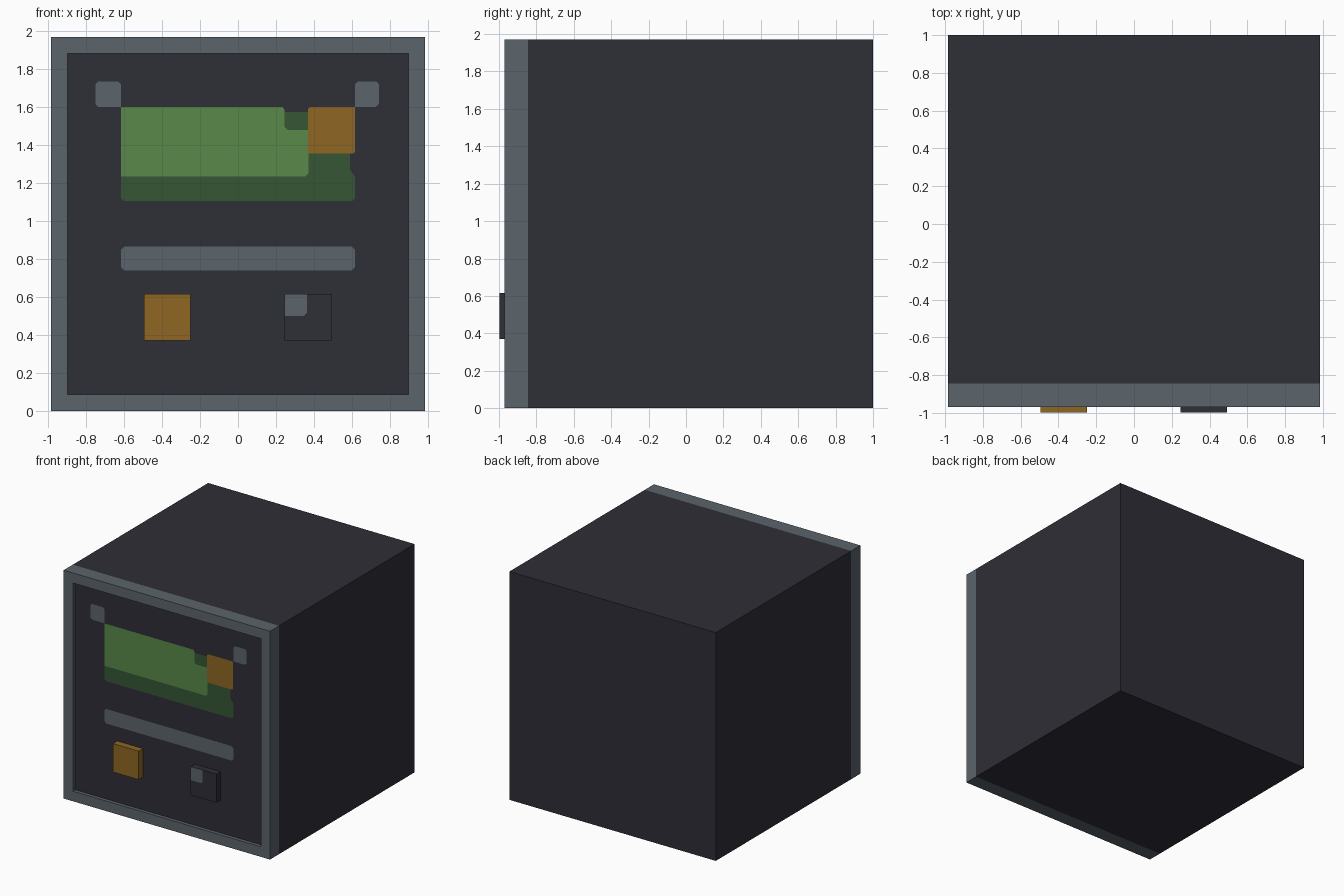
import bpy, bmesh
from mathutils import Vector

cube = bpy.data.objects.get("Cube")
if cube:
    bpy.data.objects.remove(cube)


def material(name, rgb):
    """Flat material from an sRGB colour given in 0-255."""
    lin = [((c / 255 + 0.055) / 1.055) ** 2.4 for c in rgb]
    m = bpy.data.materials.new(name)
    m.use_nodes = True
    m.diffuse_color = (*lin, 1)
    m.node_tree.nodes["Principled BSDF"].inputs["Base Color"].default_value = (*lin, 1)
    return m


DARK = material("charcoal", (47, 46, 55))
GREY = material("slate grey", (91, 100, 107))
GREEN = material("screen green", (88, 137, 74))
DEEP = material("deep green", (53, 86, 51))
AMBER = material("amber", (142, 103, 34))

HALF, HEIGHT = 0.985, 1.97
FRONT, SEAM, BACK = -0.97, -0.845, 1.0
BORDER, PANEL = 0.123, -0.94


def finish(name, bm, *mats):
    me = bpy.data.meshes.new(name)
    bm.to_mesh(me)
    bm.free()
    for m in mats:
        me.materials.append(m)
    ob = bpy.data.objects.new(name, me)
    bpy.context.collection.objects.link(ob)
    return ob


def box(x0, x1, y0, y1, z0, z1):
    bm = bmesh.new()
    bmesh.ops.create_cube(bm, size=1)
    for v in bm.verts:
        v.co = Vector((x1 if v.co.x > 0 else x0,
                       y1 if v.co.y > 0 else y0,
                       z1 if v.co.z > 0 else z0))
    return bm


def front_face(bm):
    return min(bm.faces, key=lambda f: f.calc_center_median().y)


def plate(name, points, mat, y):
    """Flat painted shape facing the front, from (x, z) points."""
    bm = bmesh.new()
    bm.faces.new([bm.verts.new((x, y, z)) for x, z in points])
    return finish(name, bm, mat)


def clipped(x0, x1, z0, z1, corners, c=0.016):
    """Rectangle outline with the listed corners cut off."""
    pts = []
    for key, x, z, sx, sz in (("bl", x0, z0, 1, 1), ("br", x1, z0, -1, 1),
                              ("tr", x1, z1, -1, -1), ("tl", x0, z1, 1, -1)):
        if key not in corners:
            pts.append((x, z))
            continue
        along_z, along_x = (x, z + sz * c), (x + sx * c, z)
        pts += [along_z, along_x] if key in ("bl", "tr") else [along_x, along_z]
    return pts


# Cabinet: a box with a grey front rim and a recessed panel
bm = box(-HALF, HALF, FRONT, BACK, 0, HEIGHT)
bmesh.ops.bisect_plane(bm, geom=bm.verts[:] + bm.edges[:] + bm.faces[:],
                       plane_co=(0, SEAM, 0), plane_no=(0, 1, 0))
panel = front_face(bm)
bmesh.ops.inset_region(bm, faces=[panel], thickness=BORDER)
panel = bmesh.ops.extrude_discrete_faces(bm, faces=[panel])["faces"][0]
bmesh.ops.translate(bm, verts=panel.verts[:], vec=(0, PANEL - FRONT, 0))
for f in bm.faces:
    f.material_index = int(f is not panel and f.calc_center_median().y < SEAM)
panel.material_index = 0
finish("cabinet", bm, DARK, GREY)

# Screen: deep green base, bright area, amber square
L1, L2, L3 = PANEL - 0.002, PANEL - 0.004, PANEL - 0.006
plate("screen_shadow", [(-0.6, 1.105), (0.6, 1.105), (0.615, 1.12), (0.615, 1.235),
                        (0.59, 1.27), (0.59, 1.4), (0.39, 1.4), (0.39, 1.575),
                        (0.2, 1.575), (0.2, 1.3), (-0.615, 1.3), (-0.615, 1.12)], DEEP, L1)
plate("screen_bright", [(-0.615, 1.235), (0.355, 1.235), (0.37, 1.25), (0.37, 1.48),
                        (0.26, 1.48), (0.245, 1.495), (0.245, 1.585), (0.235, 1.6),
                        (-0.615, 1.6)], GREEN, L2)
plate("screen_marker", clipped(0.368, 0.615, 1.355, 1.6, ("br", "tl"), 0.01), AMBER, L3)

# Grey corner tabs and slot
plate("right_tab", clipped(-0.75, -0.615, 1.6, 1.735, ("bl", "tl", "tr")), GREY, L1)
plate("left_tab", clipped(0.615, 0.742, 1.6, 1.735, ("br", "tl", "tr")), GREY, L1)
plate("slot", clipped(-0.615, 0.615, 0.74, 0.865, ("bl", "br", "tl", "tr")), GREY, L1)

# Raised buttons
for name, x, mat in (("amber_button", -0.495, AMBER), ("dark_button", 0.246, DARK)):
    bm = box(x, x + 0.246, -0.998, PANEL, 0.37, 0.616)
    bm.faces.remove(max(bm.faces, key=lambda f: f.calc_center_median().y))
    finish(name, bm, mat)
plate("button_highlight", clipped(0.246, 0.362, 0.5, 0.616, ("br",)), GREY, -1.0)
